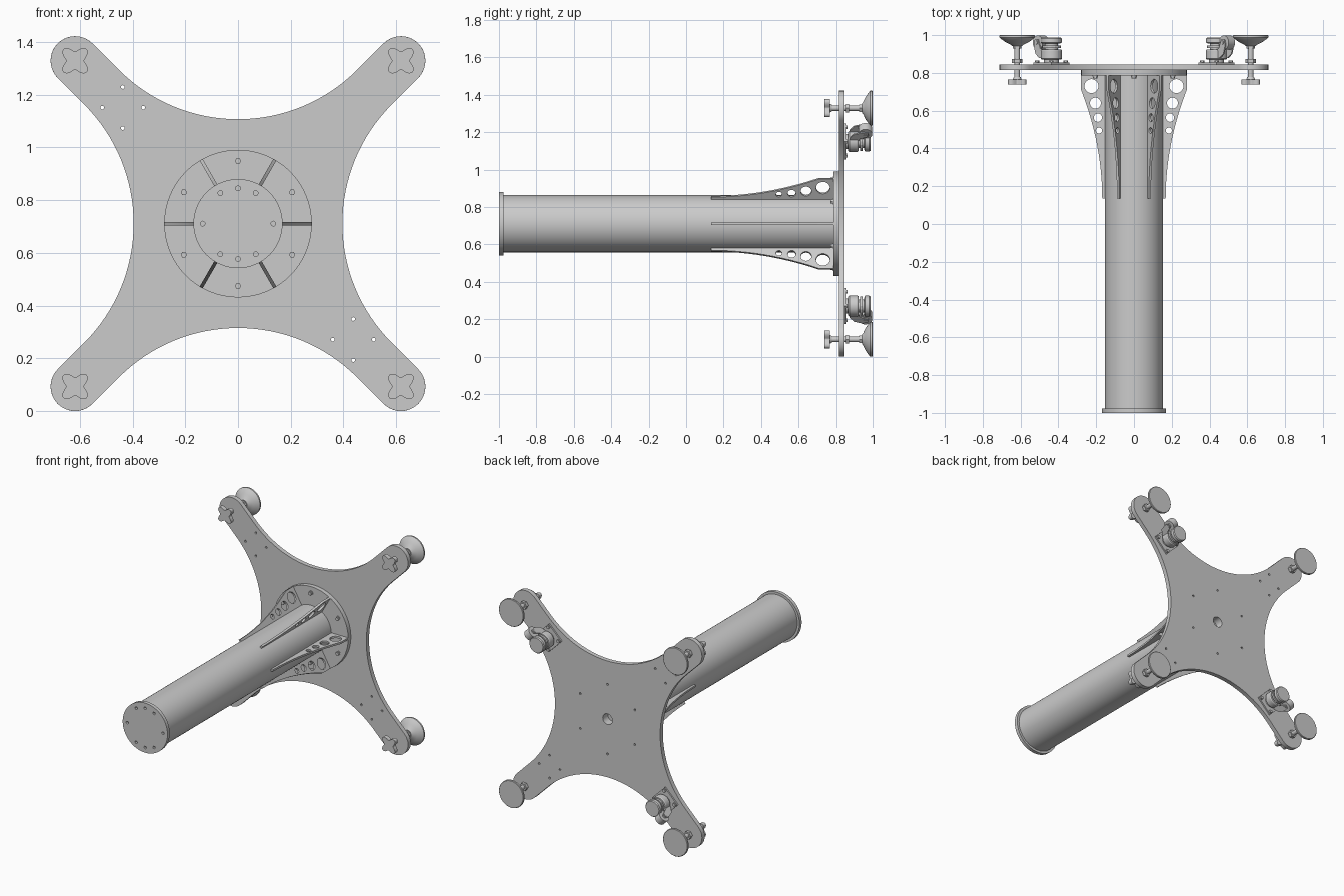
import bpy, bmesh
from math import sin, cos, pi, radians
from mathutils import Matrix, Vector

if "Cube" in bpy.data.objects:
    bpy.data.objects.remove(bpy.data.objects["Cube"])

ZC = 0.711            # height of the tube axis
ARM, TIP = 0.618, 0.093


def finish(name, bm, x=0, z=0, rot=None, smooth=True):
    bmesh.ops.recalc_face_normals(bm, faces=bm.faces)
    me = bpy.data.meshes.new(name)
    bm.to_mesh(me)
    bm.free()
    ob = bpy.data.objects.new(name, me)
    bpy.context.collection.objects.link(ob)
    if rot:
        ob.matrix_world = rot
    else:
        ob.location = (x, 0, ZC + z)
    if smooth:
        shade(me)
    return ob


def shade(me):
    me.polygons.foreach_set("use_smooth", [True] * len(me.polygons))
    me.set_sharp_from_angle(angle=radians(30))


def lathe(name, profile, x=0, z=0, n=32, smooth=True):
    """Revolve (radius, y) points about an axis parallel to y."""
    bm = bmesh.new()
    rings = [[bm.verts.new((r * cos(2 * pi * i / n), y, r * sin(2 * pi * i / n)))
              for i in range(n)] for r, y in profile]
    for a, b in zip(rings, rings[1:]):
        for i in range(n):
            j = (i + 1) % n
            bm.faces.new((a[i], a[j], b[j], b[i]))
    bm.faces.new(rings[0])
    bm.faces.new(rings[-1])
    return finish(name, bm, x, z, smooth=smooth)


def disc(name, r, y0, y1, x=0, z=0, n=32, smooth=True):
    return lathe(name, [(r, y0), (r, y1)], x, z, n, smooth)


def prism(name, outline, y0, y1, x=0, z=0, rot=None):
    """Extrude an (x, z) outline along y."""
    bm = bmesh.new()
    f = bm.faces.new([bm.verts.new((px, y0, pz)) for px, pz in outline])
    ext = bmesh.ops.extrude_face_region(bm, geom=[f])["geom"]
    bmesh.ops.translate(bm, verts=[v for v in ext if isinstance(v, bmesh.types.BMVert)],
                        vec=(0, y1 - y0, 0))
    return finish(name, bm, x, z, rot)


def cut(ob, cutters):
    """Subtract the cutters, then bake and delete them."""
    for c in cutters:
        c.hide_render = True
        m = ob.modifiers.new("hole", 'BOOLEAN')
        m.operation, m.solver, m.object = 'DIFFERENCE', 'EXACT', c
    dg = bpy.context.evaluated_depsgraph_get()
    me = bpy.data.meshes.new_from_object(ob.evaluated_get(dg))
    ob.modifiers.clear()
    ob.data = me
    shade(me)
    for c in cutters:
        bpy.data.objects.remove(c)


def polar(r, deg):
    return r * cos(radians(deg)), r * sin(radians(deg))


# four-armed base plate: rounded tips joined by tangent concave arcs
w = TIP * 2 ** 0.5
c = (2 ** 0.5 * 0.396 - w) / (2 ** 0.5 - 1)
R = c - 0.396
quarter = []
for i in range(17):
    a = radians(-45 + 180 * i / 16)
    quarter.append((ARM + TIP * cos(a), ARM + TIP * sin(a)))
for i in range(33):
    a = radians(-45 - 90 * i / 32)
    quarter.append((R * cos(a), c + R * sin(a)))
outline = []
for k in range(4):
    ca, sa = round(cos(k * pi / 2)), round(sin(k * pi / 2))
    outline += [(x * ca - z * sa, x * sa + z * ca) for x, z in quarter]
plate = prism("base_plate", outline, 0.815, 0.845)
holes = [disc("cutter", 0.036, 0.7, 0.9)]
for k in range(6):
    holes.append(disc("cutter", 0.007, 0.8, 0.9, *polar(0.237, 30 + 60 * k), n=12))
for s in (-1, 1):
    for k in range(4):
        dx, dz = polar(0.078, 90 * k)
        holes.append(disc("cutter", 0.007, 0.8, 0.9, s * 0.437 + dx, -s * 0.44 + dz, n=12))
cut(plate, holes)

# main tube, end cap and mounting flange
disc("main_tube", 0.153, -0.98, 0.787, n=64)
cap = disc("end_cap", 0.169, -1.0, -0.976, n=64)
cut(cap, [disc("cutter", 0.009, -1.1, -0.985, *polar(0.134, a), n=16)
          for a in (0, 60, 90, 120, 180, 240, 270, 300)])
flange = disc("mounting_flange", 0.28, 0.786, 0.815, n=64)
cut(flange, [disc("cutter", 0.036, 0.79, 0.9)])

# flange bolts between the ribs
for k in range(6):
    bx, bz = polar(0.237, 30 + 60 * k)
    disc("flange_bolt_washer", 0.015, 0.782, 0.787, bx, bz, 20)
    disc("flange_bolt_head", 0.012, 0.771, 0.783, bx, bz, 6, False)

# six curved gusset ribs with lightening holes, outline in (radius, y)
rib_profile = [(0.148, 0.787), (0.28, 0.787), (0.28, 0.71)]
for i in range(13):
    t = 1 - i / 12
    rib_profile.append((0.168 + 0.106 * t * t, 0.135 + 0.56 * t))
rib_profile.append((0.148, 0.135))
rib_holes = [(0.225, 0.73, 0.037), (0.204, 0.64, 0.029), (0.191, 0.563, 0.022), (0.185, 0.495, 0.016)]
for k in range(6):
    # local x -> radial, local z -> world y, local y -> tangential
    rot = (Matrix.Translation((0, 0, ZC)) @ Matrix.Rotation(radians(60 * k), 4, 'Y')
           @ Matrix.Rotation(radians(-90), 4, 'X'))
    rib = prism("gusset_rib", rib_profile, -0.0065, 0.0065, rot=rot)
    cutters = []
    for hx, hy, hr in rib_holes:
        circle = [(hx + hr * cos(2 * pi * i / 24), hy + hr * sin(2 * pi * i / 24)) for i in range(24)]
        cutters.append(prism("cutter", circle, -0.05, 0.05, rot=rot))
    cut(rib, cutters)

# levelling feet at the arm tips
knob = []
for i in range(64):
    a = 2 * pi * i / 64
    r = 0.048 - 0.014 * cos(4 * a)
    knob.append((r * cos(a), r * sin(a)))
for sx in (-1, 1):
    for sz in (-1, 1):
        fx, fz = sx * ARM, sz * ARM
        prism("foot_knob", knob, 0.738, 0.766, fx, fz)
        lathe("foot_knob_hub", [(0.024, 0.765), (0.018, 0.778)], fx, fz, 24)
        disc("foot_rod", 0.015, 0.76, 0.95, fx, fz, 20)
        disc("foot_lock_nut", 0.027, 0.852, 0.873, fx, fz, 6, False)
        disc("foot_pad_nut", 0.023, 0.928, 0.95, fx, fz, 6, False)
        lathe("foot_pad", [(0.026, 0.943), (0.034, 0.95), (0.06, 0.962), (0.088, 0.982),
                           (0.093, 0.987), (0.093, 0.997), (0.09, 1.0)], fx, fz, 40)

# levelling casters on two opposite arms, wheel pointing outwards
for s in (-1, 1):
    cx, cz = s * 0.437, s * 0.44
    d = Vector((s, 0, s)).normalized()
    t = Vector((-d.z, 0, d.x))
    frame = Matrix((d, (0, 1, 0), t)).transposed().to_4x4()
    frame.translation = (cx, 0, ZC + cz)
    h = 0.068
    prism("caster_plate", [(-h, -h), (h, -h), (h, h), (-h, h)], 0.844, 0.855, rot=frame)
    for k in range(4):
        dx, dz = polar(0.076, 90 * k)
        disc("caster_bolt", 0.012, 0.853, 0.866, cx + dx, cz + dz, 6, False)
    disc("caster_swivel", 0.04, 0.854, 0.872, cx, cz)
    lathe("caster_housing", [(0.05, 0.87), (0.056, 0.876), (0.056, 0.918), (0.052, 0.924)], cx, cz)
    disc("caster_stem", 0.035, 0.92, 0.965, cx, cz)
    disc("caster_thumb_wheel", 0.05, 0.932, 0.946, cx, cz, 16, False)
    lathe("caster_foot", [(0.045, 0.955), (0.055, 0.96), (0.055, 0.982), (0.05, 0.988)], cx, cz)
    # fork cheeks reaching from the housing to the axle, outline in (radial, y)
    side = frame @ Matrix.Rotation(radians(-90), 4, 'X') @ Matrix.Scale(1, 4)
    cheek = [(0.02, 0.878), (0.055, 0.878), (0.085, 0.90), (0.098, 0.945),
             (0.092, 0.975), (0.07, 0.978), (0.05, 0.93), (0.02, 0.92)]
    for e in (-1, 1):
        prism("caster_fork", [(px, -py if (side.to_3x3() @ Vector((0, 0, 1))).y < 0 else py)
                              for px, py in cheek], e * 0.03 - 0.004, e * 0.03 + 0.004, rot=side)
    sign = 1 if (side.to_3x3() @ Vector((0, 0, 1))).y > 0 else -1
    for name, r, hw in (("caster_wheel", 0.037, 0.024), ("caster_axle", 0.01, 0.038)):
        ring = [(0.078 + r * cos(2 * pi * i / 32), sign * (0.961 + r * sin(2 * pi * i / 32)))
                for i in range(32)]
        prism(name, ring, -hw, hw, rot=side)
